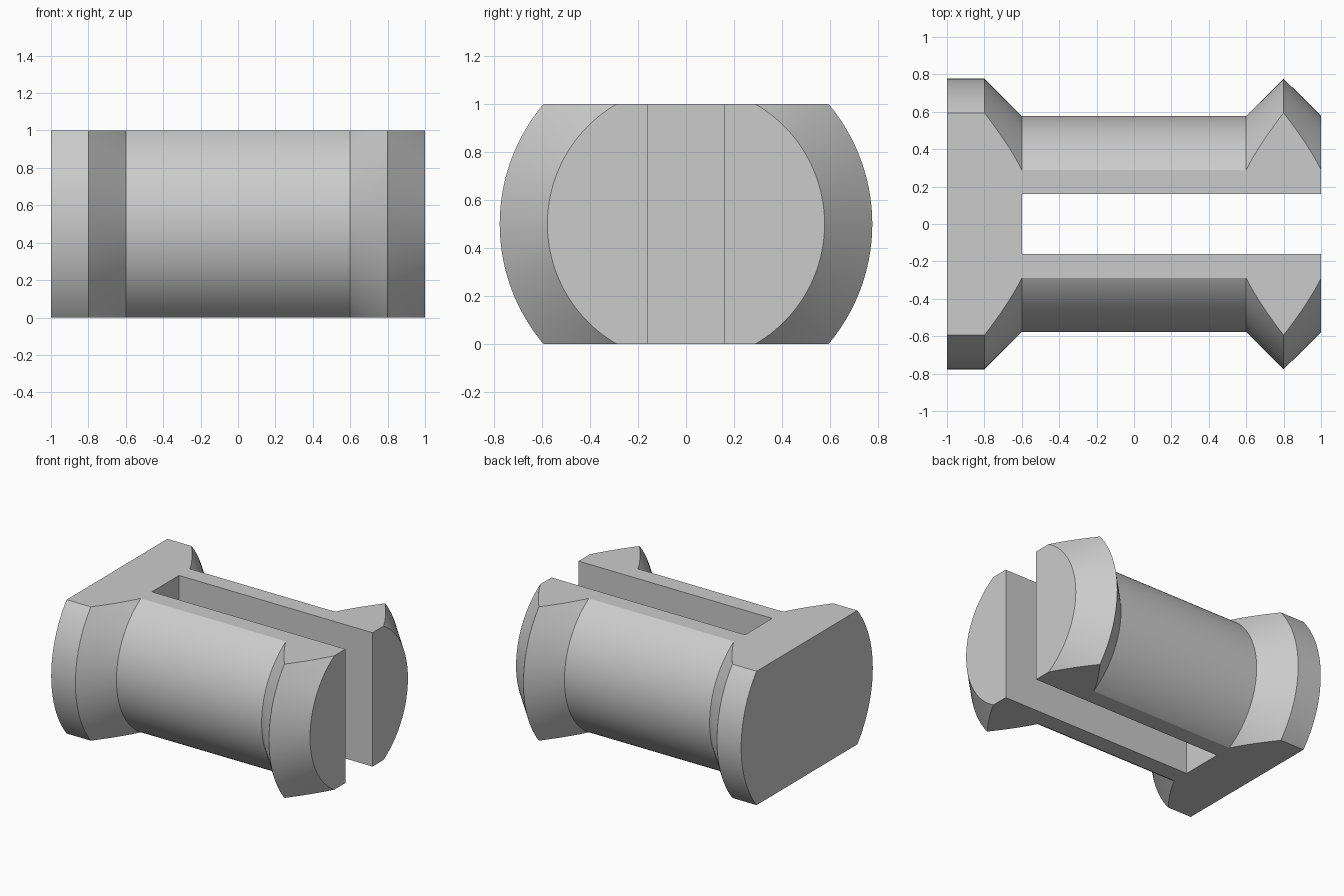
import bpy, bmesh, math
from mathutils import Vector, Matrix

cube = bpy.data.objects.get("Cube")
if cube:
    bpy.data.objects.remove(cube, do_unlink=True)

HEIGHT, FLANGE_R, BODY_R, SLOT = 1.0, 0.777, 0.578, 0.16
SEGMENTS = 128

# Single plain grey material
grey = bpy.data.materials.new("grey plastic")
grey.use_nodes = True
color = (0.6, 0.6, 0.6, 1)
grey.diffuse_color = color
grey.node_tree.nodes["Principled BSDF"].inputs["Base Color"].default_value = color


def make_object(name, bm):
    bmesh.ops.recalc_face_normals(bm, faces=bm.faces)
    mesh = bpy.data.meshes.new(name)
    bm.to_mesh(mesh)
    bm.free()
    mesh.materials.append(grey)
    obj = bpy.data.objects.new(name, mesh)
    bpy.context.collection.objects.link(obj)
    return obj


# Flanged pin: profile (x, radius) turned about the long axis
profile = [(-1, 0), (-1, FLANGE_R), (-0.8, FLANGE_R), (-0.6, BODY_R),
           (0.6, BODY_R), (0.8, FLANGE_R), (1, BODY_R), (1, 0)]
bm = bmesh.new()
verts = [bm.verts.new((x, r, HEIGHT / 2)) for x, r in profile]
edges = [bm.edges.new(pair) for pair in zip(verts, verts[1:])]
bmesh.ops.spin(bm, geom=verts + edges, cent=(0, 0, HEIGHT / 2), axis=(1, 0, 0),
               angle=math.tau, steps=SEGMENTS)
bmesh.ops.remove_doubles(bm, verts=bm.verts, dist=1e-5)
bmesh.ops.dissolve_limit(bm, angle_limit=0.001, verts=bm.verts, edges=bm.edges)

# Flat top and bottom
for z, direction in ((0, -1), (HEIGHT, 1)):
    cut = bmesh.ops.bisect_plane(bm, geom=bm.verts[:] + bm.edges[:] + bm.faces[:],
                                 plane_co=(0, 0, z), plane_no=(0, 0, direction),
                                 clear_outer=True)
    rim = [e for e in cut["geom_cut"] if isinstance(e, bmesh.types.BMEdge)]
    bmesh.ops.contextual_create(bm, geom=rim)
pin = make_object("split_pin", bm)

# Slot that separates the two prongs
bm = bmesh.new()
bmesh.ops.create_cube(bm, size=1, matrix=Matrix.Translation(Vector((0.4, 0, HEIGHT / 2)))
                      @ Matrix.Diagonal((2, 2 * SLOT, 2, 1)))
cutter = make_object("slot_cutter", bm)
cutter.hide_render = True

slot = pin.modifiers.new("slot", 'BOOLEAN')
slot.operation = 'DIFFERENCE'
slot.solver = 'EXACT'
slot.object = cutter
bpy.ops.object.select_all(action='DESELECT')
pin.select_set(True)
bpy.context.view_layer.objects.active = pin
bpy.ops.object.modifier_apply(modifier=slot.name)
bpy.data.objects.remove(cutter, do_unlink=True)

# Smooth curved walls with crisp edges
bpy.ops.object.shade_smooth_by_angle(angle=math.radians(20))
